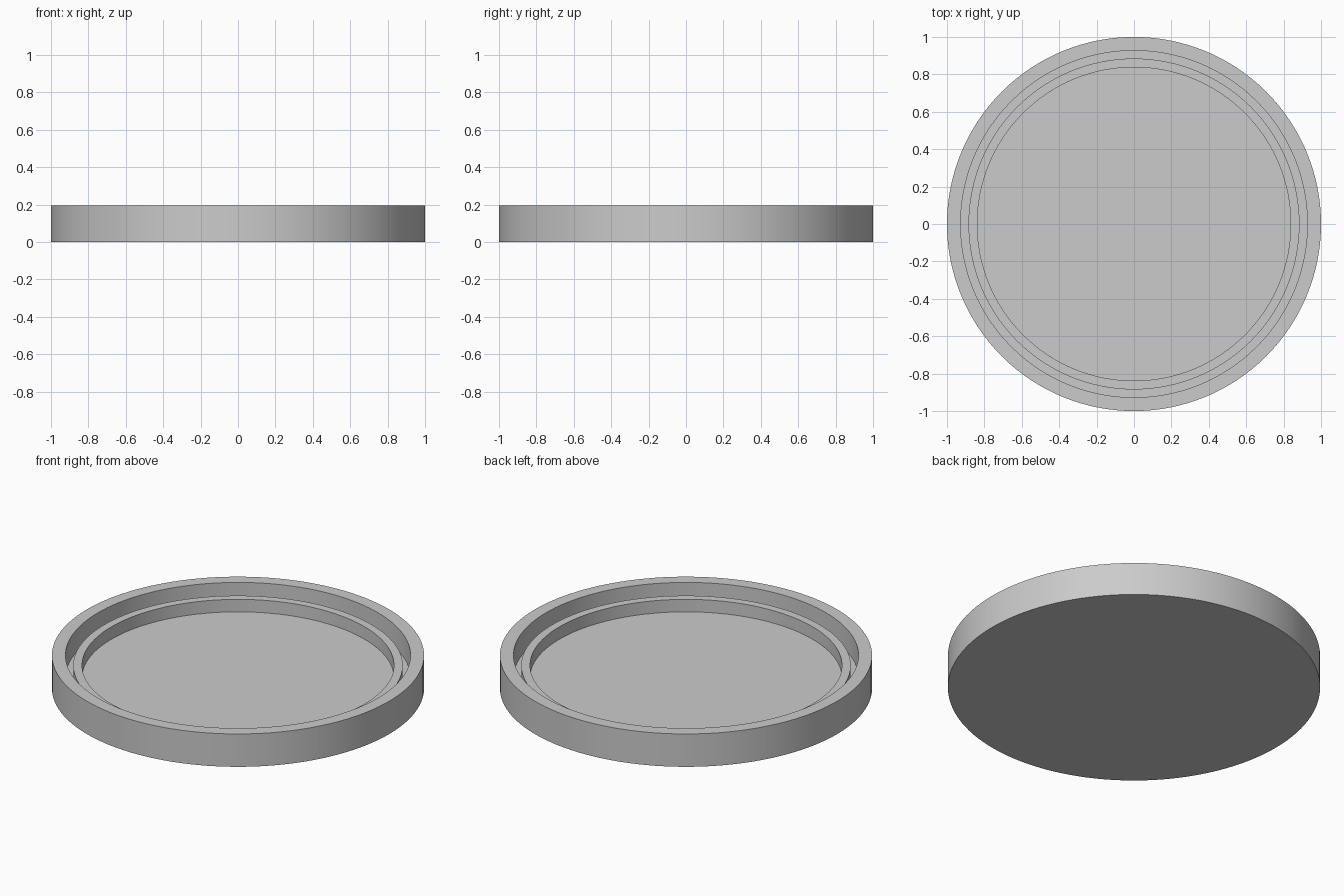
import bpy
import bmesh
import math
from mathutils import Matrix

SEGMENTS = 128

default_cube = bpy.data.objects.get("Cube")
if default_cube:
    bpy.data.objects.remove(default_cube, do_unlink=True)


def make_material(name, color):
    mat = bpy.data.materials.new(name)
    mat.use_nodes = True
    mat.diffuse_color = color
    mat.node_tree.nodes["Principled BSDF"].inputs["Base Color"].default_value = color
    return mat


def revolve(name, profile, mat):
    """Turn a radius/height profile around the z axis into a closed solid."""
    bm = bmesh.new()
    verts = [bm.verts.new((r, 0, z)) for r, z in profile]
    edges = [bm.edges.new(pair) for pair in zip(verts, verts[1:])]
    bmesh.ops.spin(bm, geom=verts + edges, cent=(0, 0, 0), axis=(0, 0, 1),
                   angle=math.tau, steps=SEGMENTS)
    bmesh.ops.remove_doubles(bm, verts=bm.verts, dist=0.0001)
    # Close the underside and the floor with flat discs
    rims = [e for e in bm.edges if e.is_boundary]
    bmesh.ops.holes_fill(bm, edges=rims, sides=0)
    bmesh.ops.recalc_face_normals(bm, faces=bm.faces)
    mesh = bpy.data.meshes.new(name)
    bm.to_mesh(mesh)
    bm.free()
    mesh.materials.append(mat)
    obj = bpy.data.objects.new(name, mesh)
    bpy.context.collection.objects.link(obj)
    bpy.ops.object.select_all(action="DESELECT")
    obj.select_set(True)
    bpy.context.view_layer.objects.active = obj
    bpy.ops.object.shade_smooth_by_angle(angle=math.radians(30))
    return obj


grey = make_material("light grey", (0.6, 0.6, 0.6, 1))

# Round dish: outer wall, groove, low inner ring and recessed floor
outer, wall_inner, ring_outer, ring_inner = 1.0, 0.927, 0.885, 0.838
top, ring_top, floor = 0.195, 0.136, 0.062
revolve("round_dish", [
    (outer, 0), (outer, top),
    (wall_inner, top), (wall_inner, floor),
    (ring_outer, floor), (ring_outer, ring_top),
    (ring_inner, ring_top), (ring_inner, floor),
], grey)
